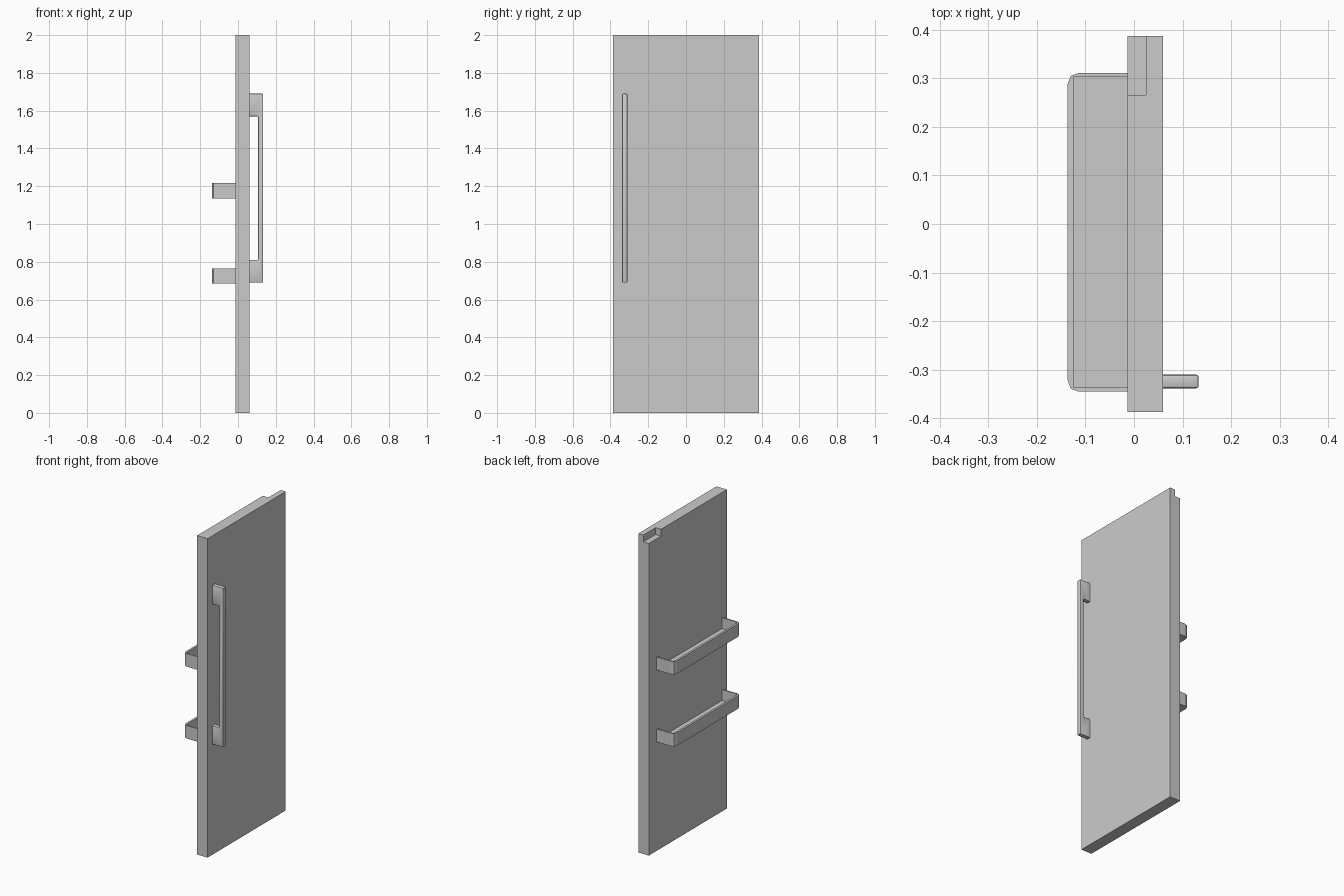
import bpy, bmesh

if "Cube" in bpy.data.objects:
    bpy.data.objects.remove(bpy.data.objects["Cube"])


def prism(name, pts, axis, lo, hi):
    """Extrude a 2D outline along z (pts are x,y) or along y (pts are x,z)."""
    def place(p, t):
        return (p[0], p[1], t) if axis == 'z' else (p[0], t, p[1])
    bm = bmesh.new()
    face = bm.faces.new([bm.verts.new(place(p, lo)) for p in pts])
    ext = bmesh.ops.extrude_face_region(bm, geom=[face])
    verts = [g for g in ext['geom'] if isinstance(g, bmesh.types.BMVert)]
    offset = (0, 0, hi - lo) if axis == 'z' else (0, hi - lo, 0)
    bmesh.ops.translate(bm, verts=verts, vec=offset)
    bmesh.ops.recalc_face_normals(bm, faces=bm.faces)
    me = bpy.data.meshes.new(name)
    bm.to_mesh(me)
    bm.free()
    ob = bpy.data.objects.new(name, me)
    bpy.context.collection.objects.link(ob)
    return ob


def rect(a0, b0, a1, b1):
    return [(a0, b0), (a1, b0), (a1, b1), (a0, b1)]


def cut(ob, cutter):
    mod = ob.modifiers.new("cut", 'BOOLEAN')
    mod.operation = 'DIFFERENCE'
    mod.solver = 'EXACT'
    mod.object = cutter
    bpy.context.view_layer.objects.active = ob
    bpy.ops.object.modifier_apply(modifier=mod.name)
    bpy.data.objects.remove(cutter)


BACK, FRONT = -0.013, 0.06

# Door slab with the hinge notch in its top corner
door = prism("door_panel", rect(BACK, -0.387, FRONT, 0.387), 'z', 0, 2)
cut(door, prism("notch_cutter", rect(-0.1, 0.265, 0.025, 0.5), 'z', 1.957, 2.1))

# Bracket-shaped pull handle with softened edges
outline = [(FRONT, 0.69), (0.133, 0.69), (0.133, 1.69), (FRONT, 1.69),
           (FRONT, 1.57), (0.107, 1.57), (0.107, 0.81), (FRONT, 0.81)]
handle = prism("pull_handle", outline, 'y', -0.338, -0.31)
bm = bmesh.new()
bm.from_mesh(handle.data)
edges = [e for e in bm.edges
         if not all(abs(v.co.x - FRONT) < 1e-4 for v in e.verts)]
bmesh.ops.bevel(bm, geom=edges, offset=0.005, segments=2, profile=0.5,
                affect='EDGES')
bm.to_mesh(handle.data)
bm.free()
bpy.context.view_layer.objects.active = handle
handle.select_set(True)
bpy.ops.object.shade_smooth_by_angle()

# Two open door trays: chamfered outer corners, square inside, thin floor
MID = -0.017
half = [(BACK, 0.328), (-0.113, 0.328), (-0.13, 0.322), (-0.137, 0.303)]
tray_outline = ([(x, MID + y) for x, y in half]
                + [(x, MID - y) for x, y in reversed(half)])
for label, z in (("lower", 0.684), ("upper", 1.135)):
    tray = prism(label + "_tray", tray_outline, 'z', z, z + 0.081)
    cut(tray, prism("tray_cutter", rect(-0.124, -0.336, 0.1, 0.302),
                    'z', z + 0.012, z + 0.2))
